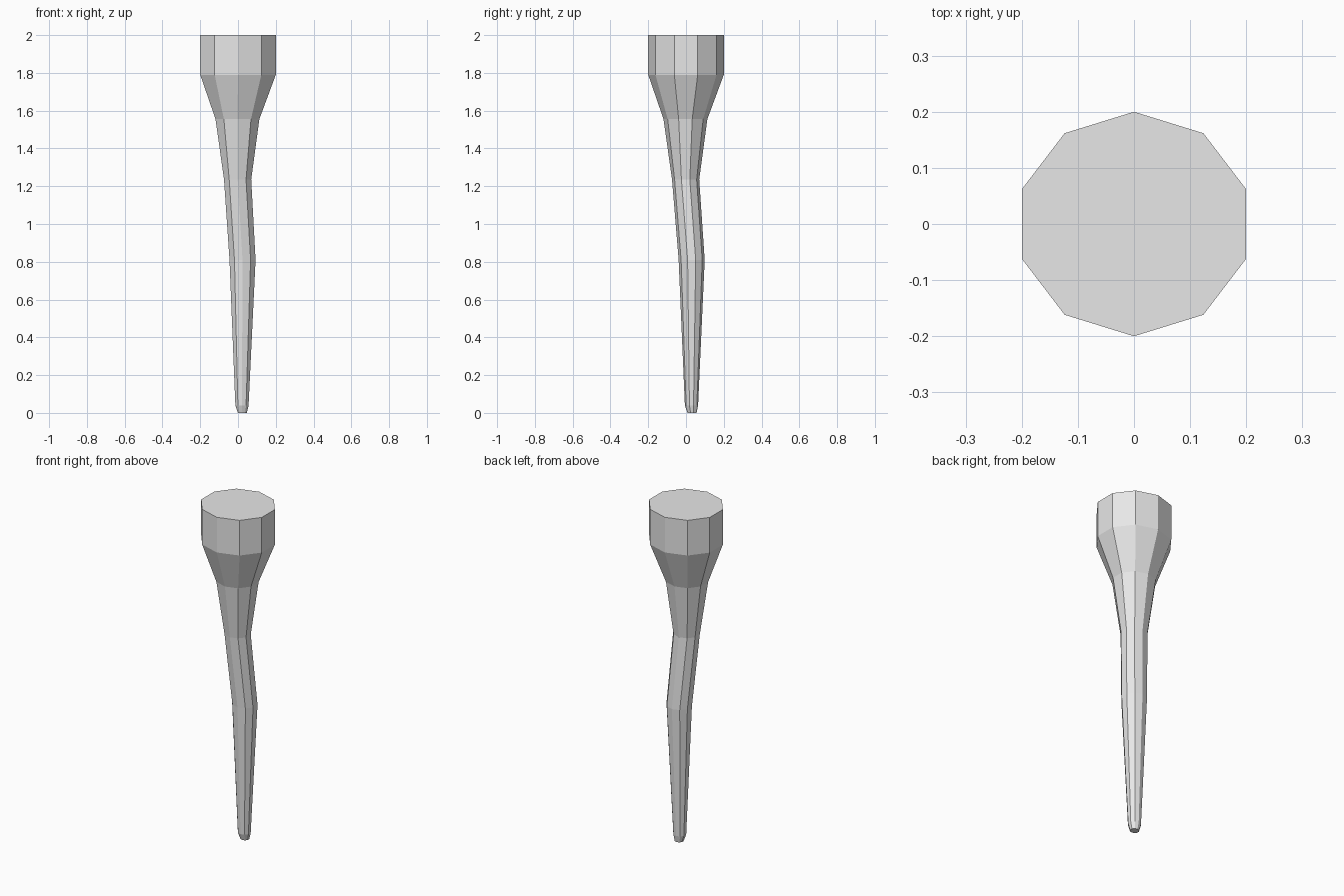
import bpy
import bmesh
from math import sin, cos, pi

default = bpy.data.objects.get("Cube")
if default:
    bpy.data.objects.remove(default, do_unlink=True)

SIDES = 10

# Cross-sections from tip to head: centre x, centre y, height, half width
SECTIONS = [
    (0.023, 0.032, 0.0, 0.024),
    (0.021, 0.029, 0.04, 0.035),
    (0.024, 0.03, 0.81, 0.069),
    (-0.002, -0.002, 1.235, 0.072),
    (-0.003, -0.003, 1.555, 0.116),
    (0, 0, 1.79, 0.2),
    (0, 0, 2, 0.2),
]


def make_material(name, colour):
    mat = bpy.data.materials.new(name)
    mat.use_nodes = True
    mat.diffuse_color = colour
    mat.node_tree.nodes["Principled BSDF"].inputs["Base Color"].default_value = colour
    return mat


def add_ring(bm, cx, cy, z, half):
    # Widened in x so that the flat sides reach the full half width
    rx = half / cos(pi / SIDES)
    angles = [2 * pi * i / SIDES for i in range(SIDES)]
    return [bm.verts.new((cx - rx * sin(a), cy + half * cos(a), z)) for a in angles]


# Tapered, crooked shaft with a flared head
bm = bmesh.new()
rings = [add_ring(bm, *section) for section in SECTIONS]
for low, high in zip(rings, rings[1:]):
    for i in range(SIDES):
        j = (i + 1) % SIDES
        bm.faces.new((low[i], low[j], high[j], high[i]))
bm.faces.new(rings[0][::-1])
bm.faces.new(rings[-1])
bmesh.ops.recalc_face_normals(bm, faces=bm.faces)

mesh = bpy.data.meshes.new("tapered_peg")
bm.to_mesh(mesh)
bm.free()
mesh.materials.append(make_material("light grey", (0.8, 0.8, 0.8, 1)))
peg = bpy.data.objects.new("tapered_peg", mesh)
bpy.context.collection.objects.link(peg)
